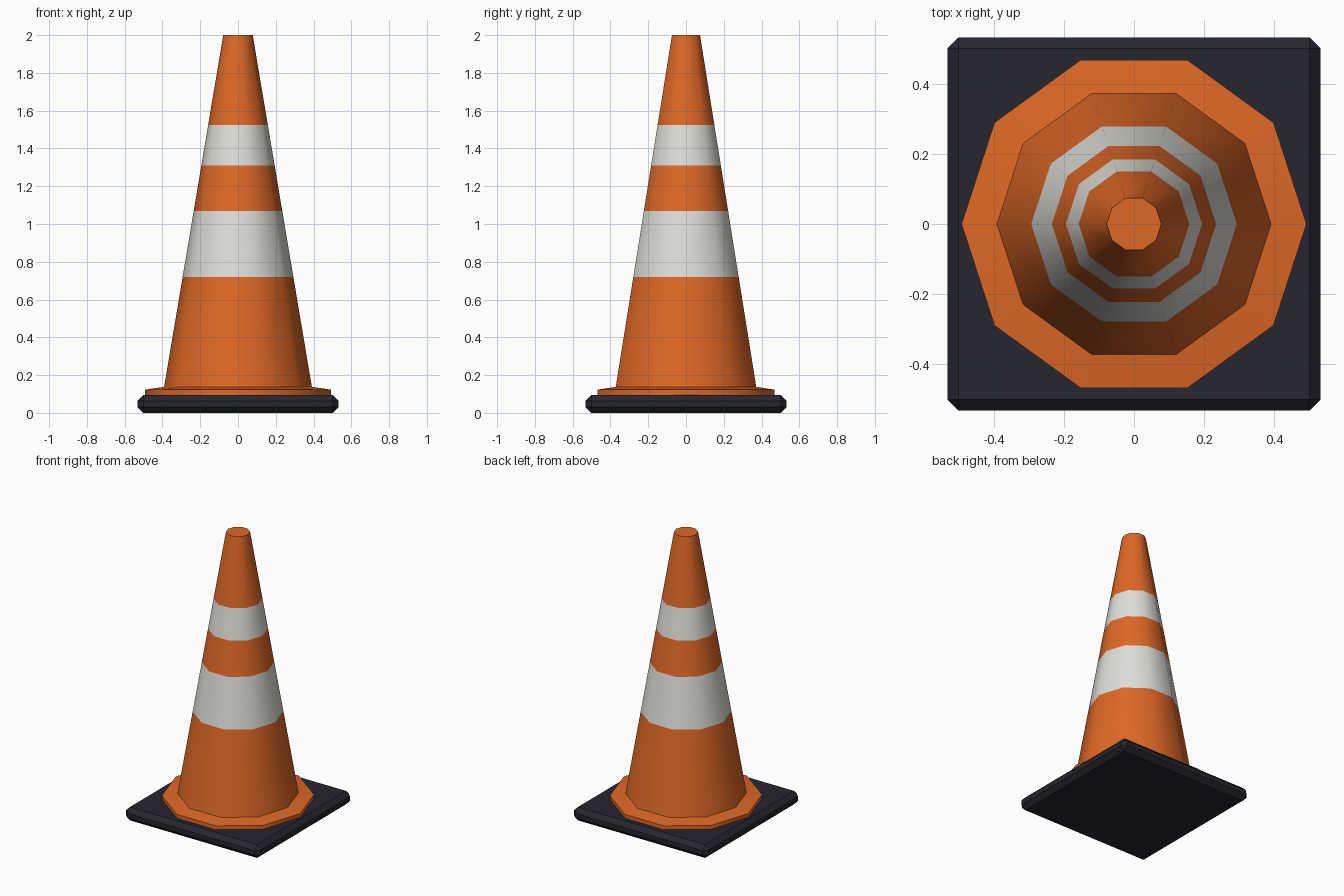
import bpy, bmesh, math

if "Cube" in bpy.data.objects:
    bpy.data.objects.remove(bpy.data.objects["Cube"])


def material(name, rgb):
    m = bpy.data.materials.new(name)
    m.diffuse_color = (*rgb, 1.0)
    m.use_nodes = True
    m.node_tree.nodes["Principled BSDF"].inputs["Base Color"].default_value = m.diffuse_color
    return m


ORANGE = material("orange plastic", (0.73, 0.138, 0.019))
WHITE = material("white band", (0.745, 0.73, 0.69))
DARK = material("dark rubber", (0.018, 0.019, 0.029))
SIDES = 10


def add_object(name, bm, mats):
    bmesh.ops.recalc_face_normals(bm, faces=bm.faces)
    mesh = bpy.data.meshes.new(name)
    bm.to_mesh(mesh)
    bm.free()
    for m in mats:
        mesh.materials.append(m)
    ob = bpy.data.objects.new(name, mesh)
    bpy.context.collection.objects.link(ob)
    return ob


def lathe(name, profile, mats, bands=()):
    """Stack ten-sided rings of (radius, z); segments listed in bands use material 1."""
    bm = bmesh.new()
    rings = [[bm.verts.new((r * math.cos(math.tau * i / SIDES),
                            r * math.sin(math.tau * i / SIDES), z))
              for i in range(SIDES)] for r, z in profile]
    for k, (a, b) in enumerate(zip(rings, rings[1:])):
        for i in range(SIDES):
            j = (i + 1) % SIDES
            f = bm.faces.new((a[i], a[j], b[j], b[i]))
            f.material_index = int(k in bands)
    bm.faces.new(rings[0])
    bm.faces.new(rings[-1])
    ob = add_object(name, bm, mats)
    bpy.ops.object.select_all(action='DESELECT')
    bpy.context.view_layer.objects.active = ob
    ob.select_set(True)
    bpy.ops.object.shade_smooth_by_angle(angle=math.radians(40))
    return ob


# Square rubber base with chamfered edges
bm = bmesh.new()
bmesh.ops.create_cube(bm, size=1.0)
for v in bm.verts:
    v.co = (v.co.x * 1.064, v.co.y * 1.064, (v.co.z + 0.5) * 0.095)
bmesh.ops.bevel(bm, geom=bm.edges[:], offset=0.031, segments=1, affect='EDGES')
add_object("base", bm, [DARK])

# Flange and tapered body, with two white bands
Z0, Z1, R0, R1 = 0.138, 2.0, 0.391, 0.078
heights = [Z0, 0.72, 1.07, 1.31, 1.525, Z1]
body = [(R0 + (R1 - R0) * (z - Z0) / (Z1 - Z0), z) for z in heights]
lathe("cone_body", [(0.492, 0.095), (0.492, 0.123)] + body,
      [ORANGE, WHITE], bands=(3, 5))
